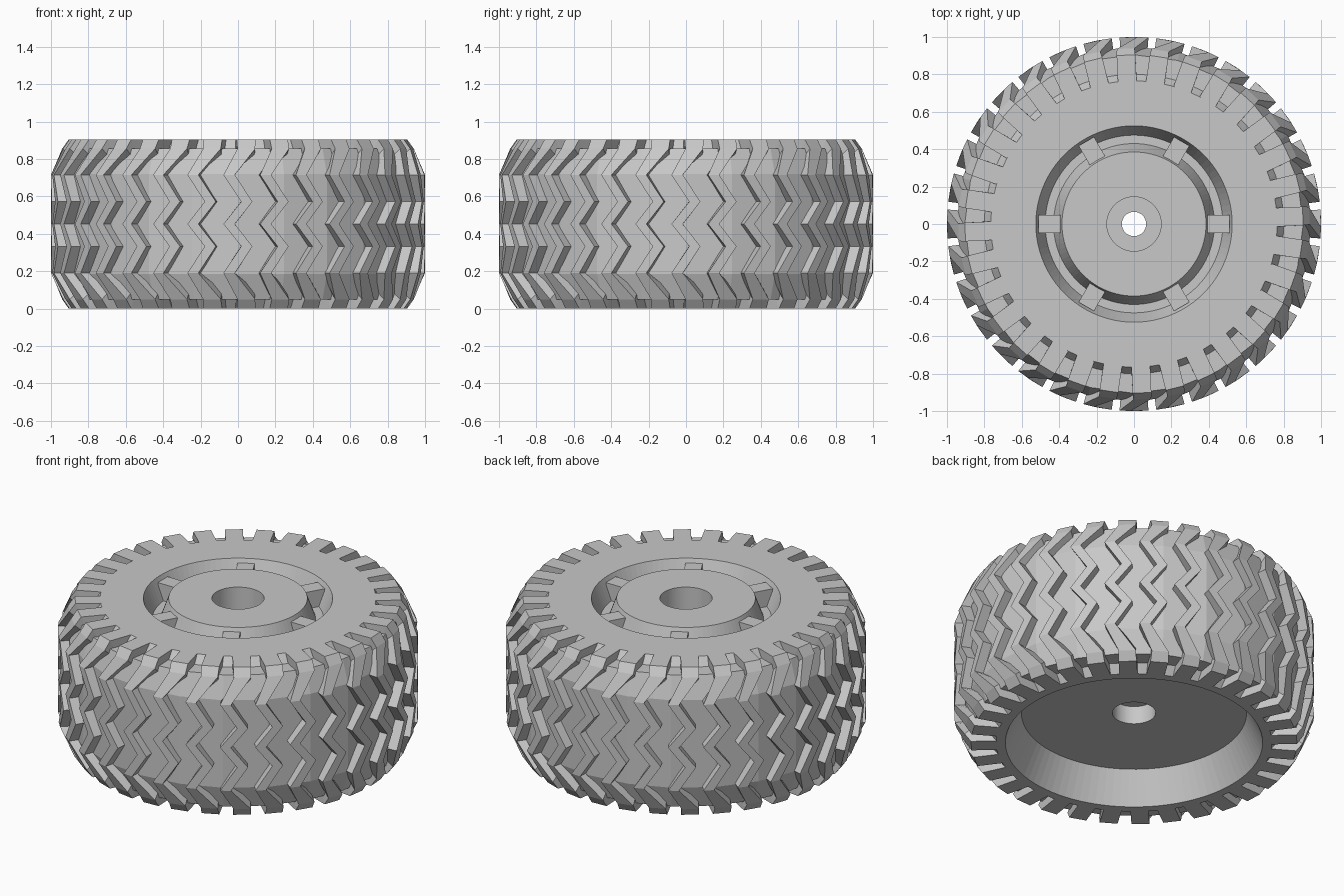
import bpy, bmesh, math

cube = bpy.data.objects.get("Cube")
if cube:
    bpy.data.objects.remove(cube, do_unlink=True)

HEIGHT = 0.905
MID = HEIGHT / 2

grey = bpy.data.materials.new("plain grey")
grey.use_nodes = True
grey.diffuse_color = (0.58, 0.58, 0.58, 1)
grey.node_tree.nodes["Principled BSDF"].inputs["Base Color"].default_value = grey.diffuse_color


def finish(name, bm):
    bmesh.ops.recalc_face_normals(bm, faces=bm.faces)
    mesh = bpy.data.meshes.new(name)
    bm.to_mesh(mesh)
    bm.free()
    mesh.materials.append(grey)
    obj = bpy.data.objects.new(name, mesh)
    bpy.context.collection.objects.link(obj)
    return obj


def polar(r, angle, z):
    return (r * math.cos(angle), r * math.sin(angle), z)


def bridge(bm, a, b):
    n = len(a)
    for i in range(n):
        bm.faces.new((a[i], a[(i + 1) % n], b[(i + 1) % n], b[i]))


def lathe(name, profile, sides):
    """Spin a closed (radius, height) profile around z."""
    bm = bmesh.new()
    rings = [[bm.verts.new(polar(r, 2 * math.pi * i / sides, z)) for r, z in profile]
             for i in range(sides)]
    for i in range(sides):
        bridge(bm, rings[i], rings[(i + 1) % sides])
    return finish(name, bm)


# Wheel disc: ring groove on top, stepped axle hole, tapered recess below
lathe("wheel_disc", [
    (0.145, HEIGHT), (0.385, HEIGHT), (0.43, 0.78), (0.475, 0.78), (0.525, HEIGHT),
    (0.765, HEIGHT), (0.80, 0.855), (0.80, 0.05), (0.765, 0), (0.714, 0),
    (0.625, 0.19), (0.12, 0.19), (0.12, 0.30), (0.065, 0.30), (0.065, 0.65), (0.145, 0.65),
], 96)

# Tyre carcass under the tread, faceted
lathe("tyre_body", [
    (0.79, 0.855), (0.905, 0.855), (0.95, 0.72), (0.95, HEIGHT - 0.72),
    (0.905, 0.05), (0.79, 0.05),
], 24)

# Tread lugs: half a zigzag as (outer r, outer z, inner r, inner z, width, side)
half = [
    (0.765, HEIGHT, 0.78, 0.80, 0.10, 1),
    (0.905, HEIGHT, 0.85, 0.80, 0.10, 1),
    (0.94, 0.855, 0.88, 0.80, 0.095, 1),
    (1.0, 0.715, 0.92, 0.715, 0.06, -1),
    (1.0, 0.572, 0.92, 0.572, 0.06, 1),
]
middle = (1.0, MID, 0.92, MID, 0.06, -1)
lower = [(r, HEIGHT - z, ri, HEIGHT - zi, w, s) for r, z, ri, zi, w, s in reversed(half)]
LUGS = 32
SWING = 0.0475

bm = bmesh.new()
for k in range(LUGS):
    base = 2 * math.pi * k / LUGS
    rows = []
    for r, z, ri, zi, width, side in half + [middle] + lower:
        a = base + side * SWING
        h = width / 2 / r
        rows.append([bm.verts.new(polar(*p)) for p in
                     ((r, a - h, z), (r, a + h, z), (ri, a + h, zi), (ri, a - h, zi))])
    for upper_row, lower_row in zip(rows, rows[1:]):
        bridge(bm, upper_row, lower_row)
    bm.faces.new(rows[0])
    bm.faces.new(rows[-1])
finish("tread_lugs", bm)

# Six small bridges across the ring groove
bm = bmesh.new()
for k in range(6):
    a = k * math.pi / 3
    verts = bmesh.ops.create_cube(bm, size=1)["verts"]
    for v in verts:
        top = v.co.z > 0
        r = (0.51 if top else 0.49) if v.co.x > 0 else (0.392 if top else 0.41)
        y = v.co.y * 0.095
        v.co = (r * math.cos(a) - y * math.sin(a),
                r * math.sin(a) + y * math.cos(a), 0.882 if top else 0.77)
finish("groove_bridges", bm)
